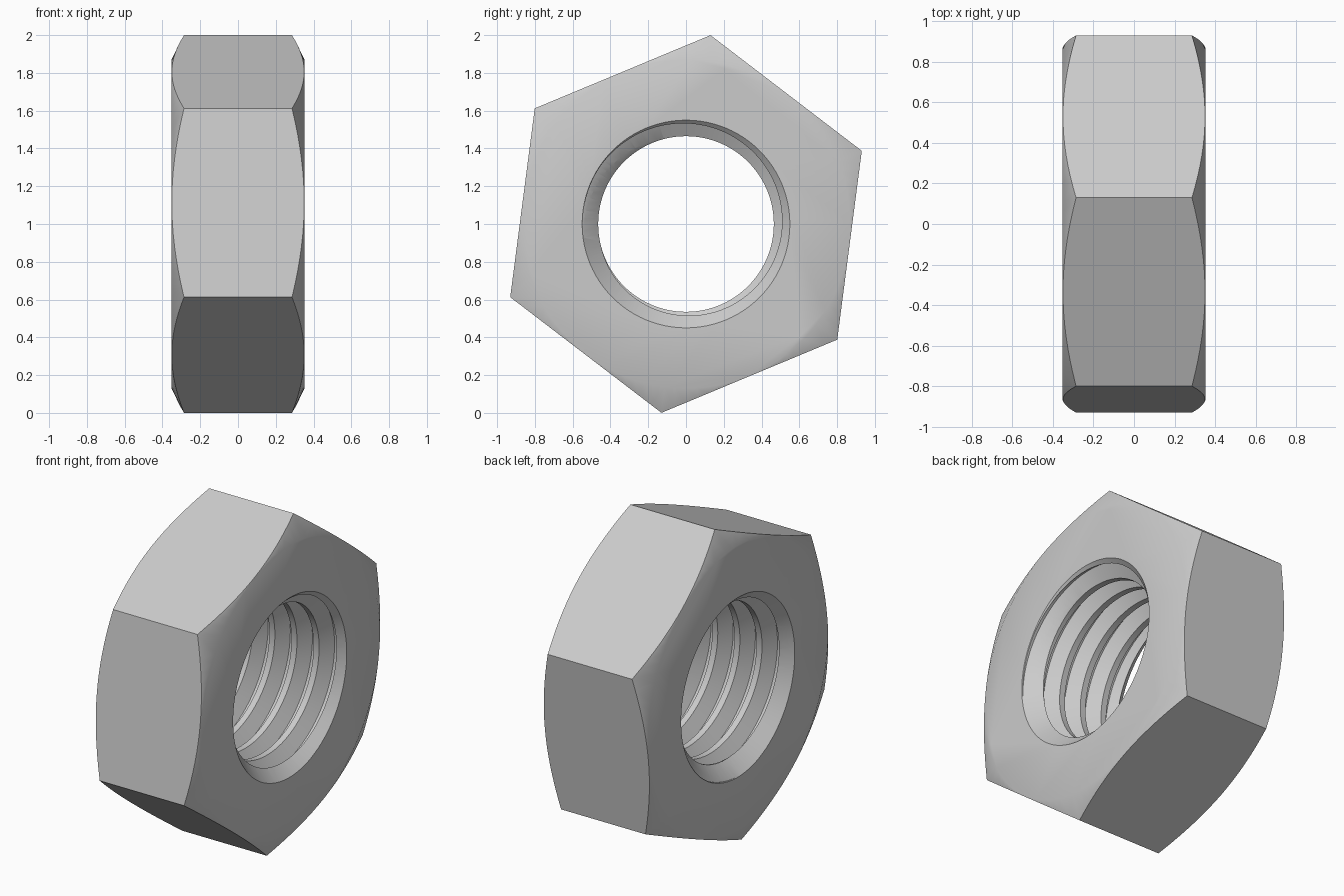
import bpy, bmesh, math
from math import sin, cos, pi, radians

cube = bpy.data.objects.get("Cube")
if cube:
    bpy.data.objects.remove(cube, do_unlink=True)

HALF = 0.352                # half thickness along x
R_CORNER = 1.008            # hexagon corner radius
TURN = radians(22.6)        # rotation of the hexagon about x
R_MINOR, R_MAJOR, PITCH = 0.465, 0.547, 0.15
SEG = 96

steel = bpy.data.materials.new("steel grey")
steel.use_nodes = True
grey = (0.6, 0.6, 0.6, 1)
steel.diffuse_color = grey
steel.node_tree.nodes["Principled BSDF"].inputs["Base Color"].default_value = grey


def make_object(name, bm):
    bmesh.ops.recalc_face_normals(bm, faces=bm.faces)
    mesh = bpy.data.meshes.new(name)
    bm.to_mesh(mesh)
    bm.free()
    mesh.materials.append(steel)
    ob = bpy.data.objects.new(name, mesh)
    bpy.context.collection.objects.link(ob)
    return ob


def lathe(name, profile, seg, start=0.0):
    """Closed solid of revolution about x from (x, radius) pairs."""
    bm = bmesh.new()
    rings = [[bm.verts.new((x, r * cos(start + 2 * pi * i / seg), 1 + r * sin(start + 2 * pi * i / seg)))
              for i in range(seg)] for x, r in profile]
    for a, b in zip(rings, rings[1:]):
        for i in range(seg):
            j = (i + 1) % seg
            bm.faces.new((a[i], a[j], b[j], b[i]))
    bm.faces.new(rings[0])
    bm.faces.new(rings[-1])
    return make_object(name, bm)


def thread_rod(name, turns):
    """Solid right-hand threaded rod, used to cut the bore."""
    flank = (R_MAJOR - R_MINOR) * math.tan(radians(30))
    crest = PITCH / 4
    # one pitch of the profile, starting where a ridge ends and a flank begins
    profile = [(0, R_MINOR), (crest, R_MINOR), (crest + flank, R_MAJOR), (PITCH - flank, R_MAJOR)]
    x0 = 0.336 - crest - PITCH * math.floor(turns * 0.6)
    bm = bmesh.new()
    rows = []
    for i in range(turns * SEG + 1):
        t = 2 * pi * i / SEG - pi / 2
        dx = x0 + PITCH * i / SEG
        rows.append([bm.verts.new((dx + x, r * cos(t), 1 + r * sin(t))) for x, r in profile])
    # join each turn to the next one
    for i in range(len(rows) - 1):
        a, b = list(rows[i]), list(rows[i + 1])
        if i + 1 + SEG < len(rows):
            a.append(rows[i + SEG][0])
            b.append(rows[i + 1 + SEG][0])
        for k in range(len(a) - 1):
            bm.faces.new((a[k], a[k + 1], b[k + 1], b[k]))
    # close both ends with fans to the axis
    edges = [e for e in bm.edges if e.is_boundary]
    mid = sum(e.verts[0].co.x for e in edges) / len(edges)
    tips = {s: bm.verts.new((mid + s * 0.5 * PITCH * turns, 0, 1)) for s in (-1, 1)}
    for e in edges:
        s = 1 if e.verts[0].co.x > mid else -1
        bm.faces.new((e.verts[0], e.verts[1], tips[s]))
    return make_object(name, bm)


def boolean(target, cutter, operation):
    cutter.hide_render = True
    mod = target.modifiers.new(cutter.name, 'BOOLEAN')
    mod.operation = operation
    mod.solver = 'EXACT'
    mod.object = cutter
    bpy.context.view_layer.objects.active = target
    bpy.ops.object.modifier_apply(modifier=mod.name)
    bpy.data.objects.remove(cutter, do_unlink=True)


# Hexagonal body
nut = lathe("hex_nut", [(-HALF, R_CORNER), (HALF, R_CORNER)], 6, TURN)

# Conical chamfer on the outer corners of both faces
slope = 0.066 / 0.138
r_face = 0.87
r_out = r_face + HALF / slope
boolean(nut, lathe("corner_chamfer", [(-HALF, r_face), (0, r_out), (HALF, r_face)], SEG, TURN), 'INTERSECT')

# Threaded bore with a countersink at each end
boolean(nut, thread_rod("thread_cutter", 10), 'DIFFERENCE')
for side in (-1, 1):
    cone = [(side * (HALF - 0.15), 0.40), (side * (HALF + 0.05), 0.60)]
    boolean(nut, lathe("countersink", cone, SEG), 'DIFFERENCE')

# Smooth curved surfaces, keep the hard edges
bpy.ops.object.select_all(action='DESELECT')
nut.select_set(True)
bpy.context.view_layer.objects.active = nut
bpy.ops.object.shade_smooth_by_angle(angle=radians(30))
